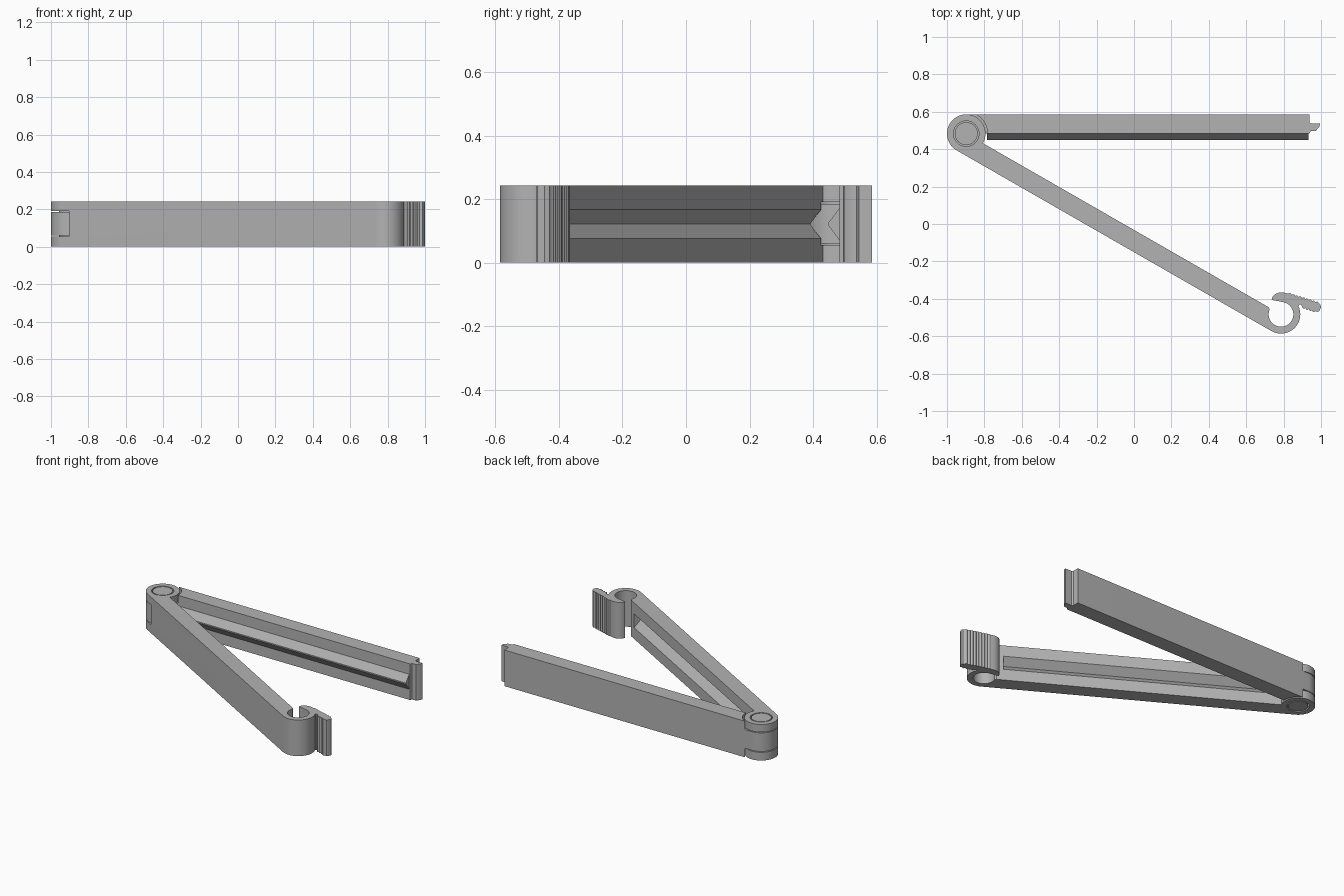
import bpy, bmesh
from math import sin, cos, pi, radians, atan2, hypot

if "Cube" in bpy.data.objects:
    bpy.data.objects.remove(bpy.data.objects["Cube"], do_unlink=True)

H = 0.242                       # clip height
R = 0.103                       # knuckle and ring radius, also arm thickness
HINGE, RING = (-0.897, 0.483), (0.786, -0.483)
SLOT = (0.055, 0.19)            # height range of the middle knuckle
LENGTH = hypot(RING[0] - HINGE[0], RING[1] - HINGE[1])
TILT = atan2(RING[1] - HINGE[1], RING[0] - HINGE[0])

grey = bpy.data.materials.new("grey_plastic")
grey.use_nodes = True
grey.diffuse_color = (0.45, 0.45, 0.45, 1)
grey.node_tree.nodes["Principled BSDF"].inputs["Base Color"].default_value = (0.45, 0.45, 0.45, 1)


def arc(center, radius, start, end, steps=32):
    angles = [radians(start + (end - start) * i / steps) for i in range(steps + 1)]
    return [(center[0] + radius * cos(a), center[1] + radius * sin(a)) for a in angles]


def along(s, t):
    """Point on the tilted arm: s from the hinge, t towards its inner side."""
    return (HINGE[0] + s * cos(TILT) - t * sin(TILT), HINGE[1] + s * sin(TILT) + t * cos(TILT))


def prism(name, start, end):
    """Solid between two matching 3D outlines."""
    bm = bmesh.new()
    a = [bm.verts.new(p) for p in start]
    b = [bm.verts.new(p) for p in end]
    bm.faces.new(a)
    bm.faces.new(b)
    for i in range(len(a)):
        j = (i + 1) % len(a)
        bm.faces.new((a[i], a[j], b[j], b[i]))
    bmesh.ops.recalc_face_normals(bm, faces=bm.faces)
    mesh = bpy.data.meshes.new(name)
    bm.to_mesh(mesh)
    bm.free()
    mesh.materials.append(grey)
    obj = bpy.data.objects.new(name, mesh)
    bpy.context.collection.objects.link(obj)
    return obj


def slab(name, outline, z0=0, z1=H):
    return prism(name, [(x, y, z0) for x, y in outline], [(x, y, z1) for x, y in outline])


def cut(target, cutter):
    mod = target.modifiers.new("cut", "BOOLEAN")
    mod.operation, mod.object, mod.solver = "DIFFERENCE", cutter, "EXACT"
    bpy.context.view_layer.objects.active = target
    bpy.ops.object.modifier_apply(modifier=mod.name)
    bpy.data.objects.remove(cutter, do_unlink=True)


def ribs(start, end, count, depth):
    """Wavy grip line between two points, bulging to the right of travel."""
    dx, dy = end[0] - start[0], end[1] - start[1]
    n = hypot(dx, dy)
    points = []
    for i in range(count * 6 + 1):
        f = i / (count * 6)
        d = depth * abs(sin(pi * f * count))
        points.append((start[0] + dx * f + dy / n * d, start[1] + dy * f - dx / n * d))
    return points


# Tilted arm with hinge end, snap ring and ribbed thumb lever
tilt = TILT * 180 / pi
outline = arc(HINGE, R, tilt, tilt + 270, 56)
outline += arc(RING, R, tilt + 270, 384, 40)
outline += [(0.883, -0.433), (0.889, -0.429), (0.895, -0.433)]
outline += ribs((0.899, -0.442), (0.97, -0.466), 4, 0.008)
outline += ribs((0.972, -0.466), (0.994, -0.457), 1, 0.008)
outline += [(1.0, -0.445), (0.996, -0.43)]
outline += ribs((0.987, -0.424), (0.825, -0.373), 9, 0.006)
outline += [(0.80, -0.366), (0.777, -0.366), (0.757, -0.374), (0.742, -0.387), (0.735, -0.404)]
outline += [(0.75, -0.409), (0.775, -0.413)]
outline += arc(RING, 0.066, 80, -203, 48)
outline += [along(1.864, 0)]
clasp_arm = slab("clasp_arm", outline)

# Fork slot, pin hole and V groove in the tilted arm
cut(clasp_arm, slab("slot_cutter", arc(HINGE, 0.115, 0, 354, 59), *SLOT))
cut(clasp_arm, slab("hole_cutter", arc(HINGE, 0.068, 0, 352.5, 47), -0.1, H + 0.1))
groove = [(0.01, 0.056), (-0.045, 0), (0.01, -0.056)]
groove_ends = [[(*along(s, t), H / 2 + z) for t, z in groove] for s in (0.09, 1.82)]
cut(clasp_arm, prism("groove_cutter", *groove_ends))

# Straight arm, hollowed around the hinge
inner, outer = HINGE[1], HINGE[1] + R
straight = arc(HINGE, 0.114, 0, 64.6, 16)
straight += [(HINGE[0] + 0.05, outer), (0.938, outer), (0.938, 0.545), (0.945, 0.537),
             (0.995, 0.537), (0.99, 0.518), (0.972, 0.498), (0.945, 0.496), (0.938, inner)]
straight_arm = slab("straight_arm", straight)

# Middle knuckle reaching from the straight arm around the pin
knuckle = arc(HINGE, R - 0.001, 90, 360, 48)
knuckle += [(-0.76, inner), (-0.76, outer - 0.001)]
middle_knuckle = slab("middle_knuckle", knuckle, SLOT[0] + 0.005, SLOT[1] - 0.005)

# Hinge pin
hinge_pin = slab("hinge_pin", arc(HINGE, 0.061, 0, 352.5, 47), 0.001, H - 0.001)

# Sealing ridge on the straight arm
ridge = [(inner + 0.005, 0.057), (inner - 0.035, 0.004), (inner - 0.035, -0.004), (inner + 0.005, -0.057)]
sealing_ridge = prism("sealing_ridge", *[[(x, y, H / 2 + z) for y, z in ridge] for x in (-0.785, 0.932)])

for obj in (clasp_arm, straight_arm, middle_knuckle, hinge_pin, sealing_ridge):
    bpy.ops.object.select_all(action="DESELECT")
    obj.select_set(True)
    bpy.context.view_layer.objects.active = obj
    bpy.ops.object.shade_smooth_by_angle(angle=radians(30))
